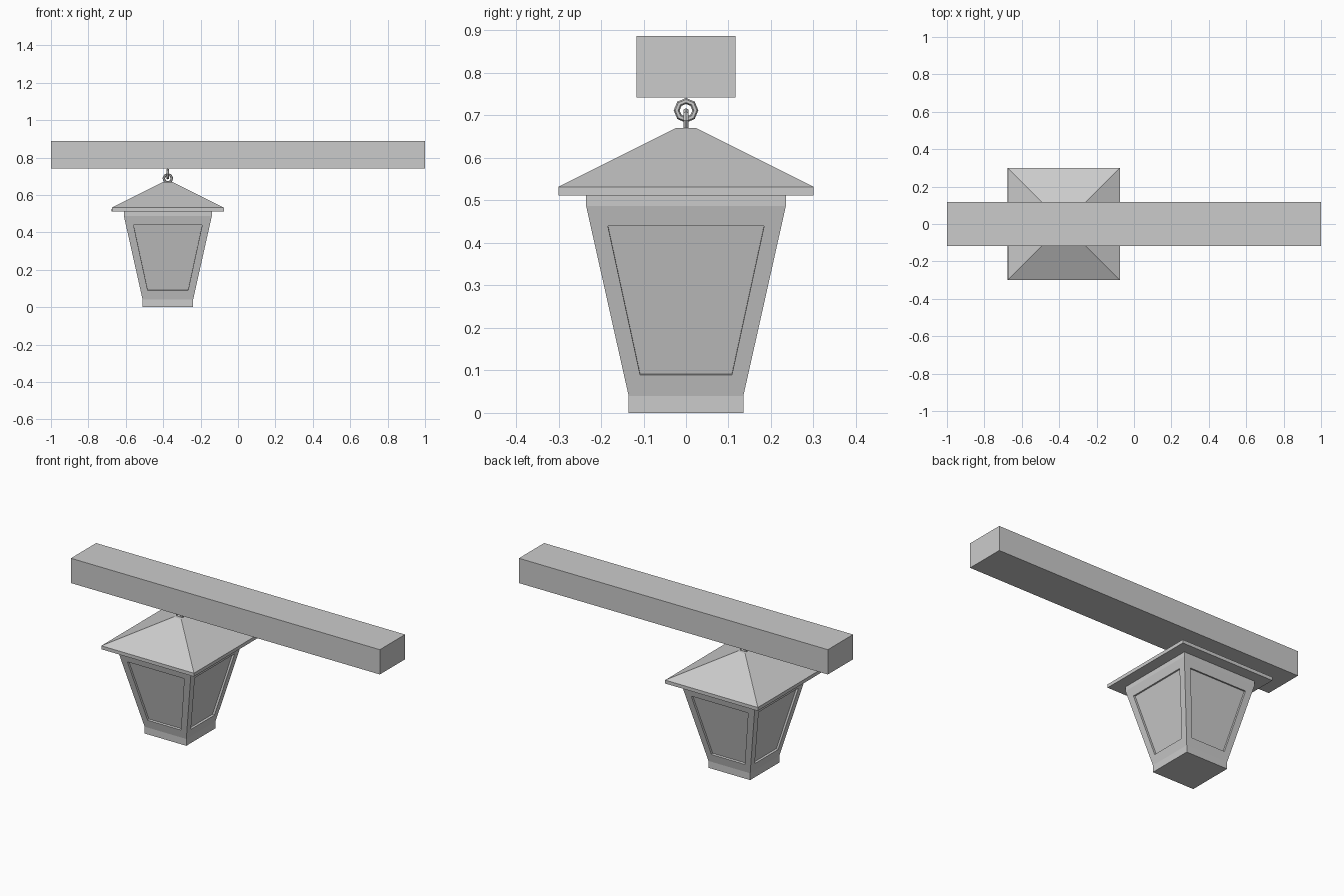
import bpy, bmesh, math
from mathutils import Matrix, Vector

if "Cube" in bpy.data.objects:
    bpy.data.objects.remove(bpy.data.objects["Cube"])

CX = -0.375  # lantern centre along the beam


def finish(name, bm, loc=(0, 0, 0)):
    bmesh.ops.remove_doubles(bm, verts=bm.verts, dist=1e-5)
    bmesh.ops.recalc_face_normals(bm, faces=bm.faces)
    me = bpy.data.meshes.new(name)
    bm.to_mesh(me)
    bm.free()
    ob = bpy.data.objects.new(name, me)
    ob.location = loc
    bpy.context.collection.objects.link(ob)
    return ob


def face(bm, pts):
    return bm.faces.new([bm.verts.new(p) for p in pts])


def square_stack(name, profile, panel=None, depth=0.012):
    """Square tiers from (half width, z); panel = (tier, (half, z) low, (half, z) high)."""
    bm = bmesh.new()
    for k in range(4):
        rot = Matrix.Rotation(k * math.pi / 2, 3, 'Z')
        for i, ((w0, z0), (w1, z1)) in enumerate(zip(profile, profile[1:])):
            outer = [Vector(p) for p in ((-w0, -w0, z0), (w0, -w0, z0), (w1, -w1, z1), (-w1, -w1, z1))]
            if not panel or panel[0] != i:
                face(bm, [rot @ p for p in outer])
                continue
            # recessed panel: frame, reveal and pane
            (a, za), (b, zb) = panel[1:]
            plane = lambda z: -(w0 + (w1 - w0) * (z - z0) / (z1 - z0))
            inner = [Vector(p) for p in ((-a, plane(za), za), (a, plane(za), za),
                                         (b, plane(zb), zb), (-b, plane(zb), zb))]
            inward = Vector((0, z1 - z0, w1 - w0)).normalized() * depth
            pane = [p + inward for p in inner]
            for r0, r1 in ((outer, inner), (inner, pane)):
                for j in range(4):
                    n = (j + 1) % 4
                    face(bm, [rot @ p for p in (r0[j], r0[n], r1[n], r1[j])])
            face(bm, [rot @ p for p in pane])
    # bottom and top caps
    for w, z in (profile[0], profile[-1]):
        face(bm, [(-w, -w, z), (w, -w, z), (w, w, z), (-w, w, z)])
    return finish(name, bm, (CX, 0, 0))


def ring(name, z, rot):
    bpy.ops.mesh.primitive_torus_add(major_segments=8, minor_segments=6, major_radius=0.022,
                                     minor_radius=0.007, location=(CX, 0, z), rotation=rot)
    bpy.context.object.name = name


# Beam
bm = bmesh.new()
bmesh.ops.create_cube(bm, size=1)
bmesh.ops.scale(bm, vec=(2, 0.233, 0.145), verts=bm.verts)
finish("beam", bm, (0, 0, 0.8145))

# Lantern body with four recessed panes
square_stack("lantern_body", [(0.135, 0), (0.135, 0.04), (0.235, 0.487), (0.235, 0.512)],
             panel=(1, (0.108, 0.089), (0.184, 0.44)))

# Roof
square_stack("lantern_roof", [(0.3, 0.512), (0.3, 0.532), (0.024, 0.67)])

# Interlocked hanging rings
ring("beam_ring", 0.712, (0, math.pi / 2, 0))
ring("roof_ring", 0.688, (math.pi / 2, 0, 0))
